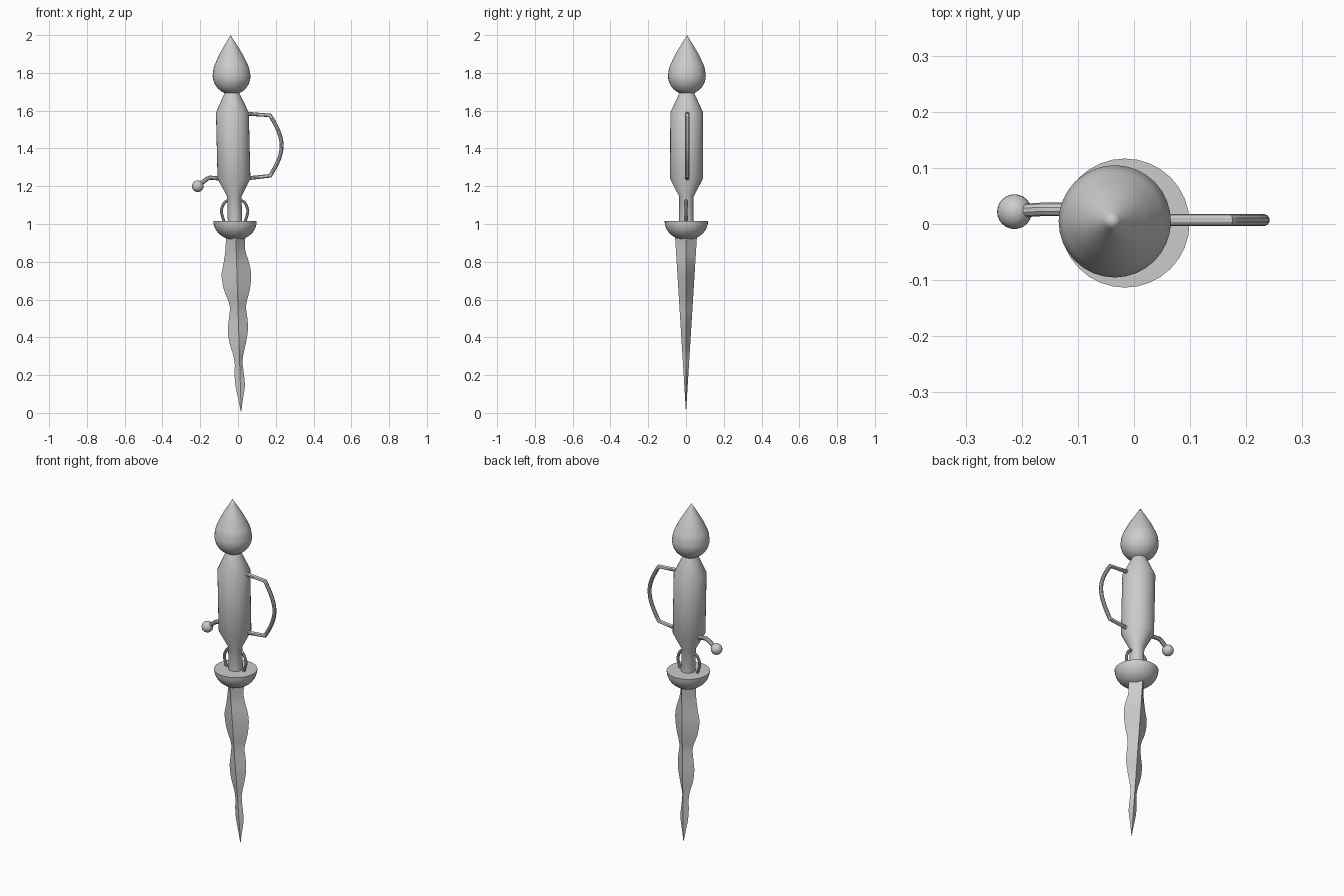
import bpy, bmesh, math
from mathutils import Vector

cube = bpy.data.objects.get("Cube")
if cube:
    bpy.data.objects.remove(cube, do_unlink=True)

grey = bpy.data.materials.new("plain_grey")
grey.use_nodes = True
grey.diffuse_color = (0.6, 0.6, 0.6, 1)
grey.node_tree.nodes["Principled BSDF"].inputs["Base Color"].default_value = (0.6, 0.6, 0.6, 1)

SIDES = 32


def axis(z):
    """Centre line of the slightly leaning dagger at height z."""
    return Vector((0.008 - 0.0237 * z, 0.004 * (z - 0.6), z))


def finish(ob):
    ob.data.materials.append(grey)
    bpy.ops.object.select_all(action='DESELECT')
    ob.select_set(True)
    bpy.context.view_layer.objects.active = ob
    if ob.type == 'CURVE':
        bpy.ops.object.convert(target='MESH')
        ob = bpy.context.object
    bpy.ops.object.shade_smooth_by_angle(angle=math.radians(30))
    return ob


def loft(name, rings):
    """Skin a stack of equal-sized rings and close both ends."""
    bm = bmesh.new()
    loops = [[bm.verts.new(p) for p in ring] for ring in rings]
    n = len(loops[0])
    for a, b in zip(loops, loops[1:]):
        for i in range(n):
            j = (i + 1) % n
            bm.faces.new((a[i], a[j], b[j], b[i]))
    bm.faces.new(loops[0])
    bm.faces.new(loops[-1])
    bmesh.ops.remove_doubles(bm, verts=bm.verts, dist=0.0002)
    bmesh.ops.recalc_face_normals(bm, faces=bm.faces)
    me = bpy.data.meshes.new(name)
    bm.to_mesh(me)
    bm.free()
    ob = bpy.data.objects.new(name, me)
    bpy.context.collection.objects.link(ob)
    return finish(ob)


def lathe(name, profile):
    """Turn (radius, height) points round the leaning axis."""
    angles = [2 * math.pi * i / SIDES for i in range(SIDES)]
    return loft(name, [[axis(z) + Vector((r * math.cos(a), r * math.sin(a), 0))
                        for a in angles] for r, z in profile])


def tube(name, points, radius):
    cu = bpy.data.curves.new(name, 'CURVE')
    cu.dimensions = '3D'
    cu.bevel_depth = radius
    cu.bevel_resolution = 3
    cu.use_fill_caps = True
    sp = cu.splines.new('POLY')
    sp.points.add(len(points) - 1)
    for p, co in zip(sp.points, points):
        p.co = (*co, 1)
    ob = bpy.data.objects.new(name, cu)
    bpy.context.collection.objects.link(ob)
    return finish(ob)


def smooth_path(keys, steps):
    """Catmull-Rom interpolation through tuples."""
    pts = [Vector(k) for k in keys]
    pts = [2 * pts[0] - pts[1]] + pts + [2 * pts[-1] - pts[-2]]
    out = []
    for a, b, c, d in zip(pts, pts[1:], pts[2:], pts[3:]):
        for s in range(steps):
            t = s / steps
            out.append(0.5 * (2 * b + (c - a) * t + (2 * a - 5 * b + 4 * c - d) * t ** 2
                              + (3 * b - a - 3 * c + d) * t ** 3))
    return out + [pts[-2]]


# Pommel: round bottom drawn up to a point
quarter = [i * math.pi / 20 for i in range(10)]
bulb = [(0.1 * math.sin(a), 1.785 - 0.1 * math.cos(a)) for a in quarter]
ogive = smooth_path([(0.1, 1.785), (0.094, 1.825), (0.08, 1.86), (0.055, 1.91), (0, 2)], 4)
lathe("pommel", bulb + [tuple(p) for p in ogive])

# Grip with tapered ends, running down into the neck
lathe("grip", [(0.036, 1.7), (0.087, 1.59), (0.087, 1.24), (0.038, 1.145), (0.038, 1.0)])

# Bowl guard, flat on top
lathe("guard", [(0.115 * math.cos(a), 1.015 - 0.1 * math.sin(a)) for a in quarter])

# Wavy blade: left edge, right edge, height
outline = [(-0.064, 0.042, 0.97), (-0.066, 0.037, 0.87), (-0.077, 0.06, 0.79),
           (-0.087, 0.07, 0.73), (-0.074, 0.062, 0.65), (-0.044, 0.043, 0.57),
           (-0.048, 0.05, 0.5), (-0.054, 0.053, 0.44), (-0.045, 0.042, 0.37),
           (-0.019, 0.024, 0.28), (-0.018, 0.032, 0.2), (-0.013, 0.036, 0.14),
           (0.004, 0.024, 0.06), (0.016, 0.016, 0)]
sections = []
for left, right, z in smooth_path(outline, 3):
    ridge = min(max(0.017 - 0.031 * z, left), right)
    thick = 0.062 * z
    sections.append([(left, 0, z), (ridge, -thick, z), (right, 0, z), (ridge, thick, z)])
loft("blade", sections)

# Knuckle bow: two straight arms joined by an arc
bow = [(0.17 + 0.061 * math.sin(math.pi * i / 14), 0.007, 1.575 - 0.32 * i / 14) for i in range(15)]
tube("knuckle_bow", [(0.03, 0.007, 1.585)] + bow + [(0.03, 0.007, 1.24)], 0.011)

# Small quillon ending in a ball
tube("quillon", [(-0.07, 0.026, 1.24), (-0.15, 0.026, 1.245), (-0.165, 0.026, 1.238),
                 (-0.213, 0.023, 1.2)], 0.012)
bpy.ops.mesh.primitive_uv_sphere_add(segments=24, ring_count=14, radius=0.031,
                                     location=(-0.213, 0.022, 1.2))
ball = bpy.context.object
ball.name = "quillon_ball"
finish(ball)

# Finger loops either side of the neck
for side, label in ((1, "left"), (-1, "right")):
    loop = smooth_path([(0.025, 1.125), (0.052, 1.115), (0.07, 1.07), (0.055, 1.01)], 4)
    tube(label + "_finger_loop", [(-0.018 + side * x, 0, z) for x, z in loop], 0.008)
